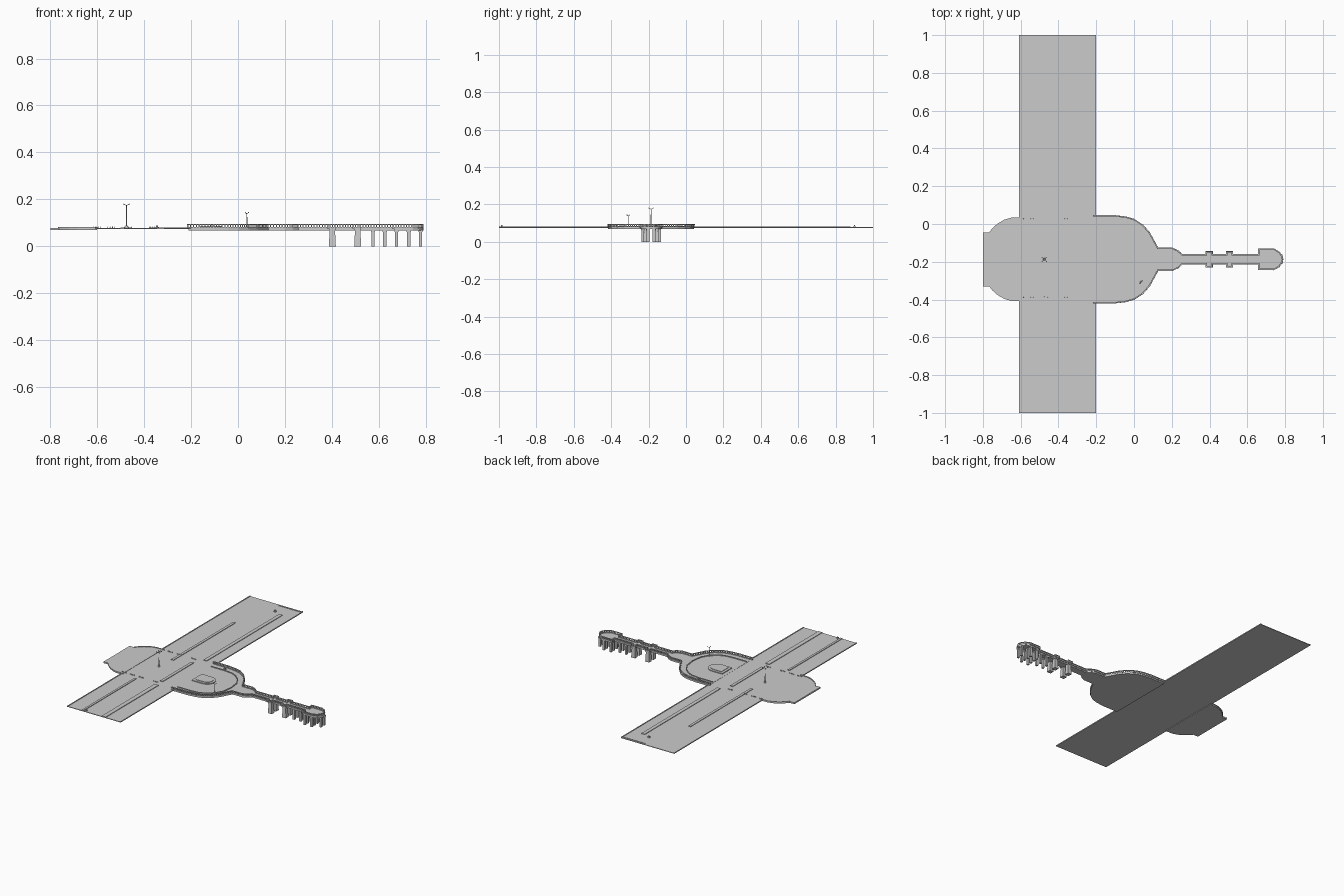
import bpy, bmesh, math
from mathutils import Vector, Matrix

cube = bpy.data.objects.get("Cube")
if cube:
    bpy.data.objects.remove(cube)

grey = bpy.data.materials.new("concrete grey")
grey.use_nodes = True
GREY = (0.6, 0.6, 0.6, 1)
grey.diffuse_color = GREY
grey.node_tree.nodes["Principled BSDF"].inputs["Base Color"].default_value = GREY

CY = -0.187      # axis of symmetry of plaza and pier
TOP = 0.077      # walking level


def finish(bm, name):
    bmesh.ops.recalc_face_normals(bm, faces=bm.faces)
    mesh = bpy.data.meshes.new(name)
    bm.to_mesh(mesh)
    bm.free()
    mesh.materials.append(grey)
    obj = bpy.data.objects.new(name, mesh)
    bpy.context.collection.objects.link(obj)
    return obj


def add_box(bm, x0, x1, y0, y1, z0, z1):
    mat = Matrix.Translation(((x0 + x1) / 2, (y0 + y1) / 2, (z0 + z1) / 2))
    mat = mat @ Matrix.Diagonal((x1 - x0, y1 - y0, z1 - z0, 1))
    bmesh.ops.create_cube(bm, size=1, matrix=mat)


def add_post(bm, x, y, z0, z1, r0, r1, sides=8):
    bmesh.ops.create_cone(bm, cap_ends=True, segments=sides, radius1=r0, radius2=r1,
                          depth=z1 - z0, matrix=Matrix.Translation((x, y, (z0 + z1) / 2)))


def add_beam(bm, a, b, width, height):
    a, b = Vector(a), Vector(b)
    d = b - a
    mat = Matrix.Translation((a + b) / 2) @ d.to_track_quat('X', 'Z').to_matrix().to_4x4()
    bmesh.ops.create_cube(bm, size=1, matrix=mat @ Matrix.Diagonal((d.length + width, width, height, 1)))


def mirrored(half):
    """Full outline from (x, distance from axis) points, +y side first."""
    upper = [(x, CY + d) for x, d in half]
    return upper + [(x, CY - d) for x, d in reversed(half) if d > 0]


def slab(name, pts, z0, z1):
    bm = bmesh.new()
    face = bm.faces.new([bm.verts.new((x, y, z0)) for x, y in pts])
    moved = bmesh.ops.extrude_face_region(bm, geom=[face])["geom"]
    bmesh.ops.translate(bm, vec=(0, 0, z1 - z0),
                        verts=[v for v in moved if isinstance(v, bmesh.types.BMVert)])
    return finish(bm, name)


def path_strip(name, pts, width, z0, z1):
    bm = bmesh.new()
    z = (z0 + z1) / 2
    for a, b in zip(pts, pts[1:]):
        add_beam(bm, (*a, z), (*b, z), width, z1 - z0)
    return finish(bm, name)


# Road deck
bm = bmesh.new()
add_box(bm, -0.61, -0.2, -1, 1, 0.073, TOP)
finish(bm, "road_deck")

# Rounded west plaza and its forecourt
west = [(-0.8, 0.143), (-0.763, 0.143), (-0.745, 0.165), (-0.72, 0.187),
        (-0.685, 0.207), (-0.65, 0.217), (-0.6, 0.219)]
slab("west_plaza", mirrored(west), 0.069, TOP + 0.002)
path_strip("west_plaza_kerb", mirrored(west[1:])[:len(west) - 1], 0.006, TOP, 0.082)
path_strip("west_plaza_kerb_front", mirrored(west[1:])[len(west) - 1:], 0.006, TOP, 0.082)

# East plaza, narrowing into the pier walkway with two side bays
plaza = [(-0.21, 0.23), (-0.1, 0.23), (-0.04, 0.223), (0.005, 0.21), (0.05, 0.18),
         (0.085, 0.14), (0.13, 0.058), (0.205, 0.058), (0.235, 0.045), (0.258, 0.024)]
bays = []
for bx in (0.402, 0.51):
    bays += [(bx - 0.015, 0.024), (bx - 0.015, 0.039), (bx + 0.015, 0.039), (bx + 0.015, 0.024)]
head = [(0.665, 0.024), (0.665, 0.053), (0.745, 0.053), (0.772, 0.037), (0.787, 0.015), (0.79, 0)]
east = plaza + bays + head
slab("east_plaza_and_pier", mirrored(east), 0.068, TOP + 0.001)

# Balustrade around the east plaza and pier
rail_path = [Vector((x - 0.004, y, 0)) for x, y in mirrored(east)]
bm = bmesh.new()
up = Vector((0, 0, 1))
for a, b in zip(rail_path, rail_path[1:]):
    add_beam(bm, a + up * 0.0925, b + up * 0.0925, 0.007, 0.004)
    add_beam(bm, a + up * 0.079, b + up * 0.079, 0.008, 0.005)
    count = max(1, round((b - a).length / 0.012))
    for i in range(count):
        p = a.lerp(b, i / count)
        size = 0.0035 if i == 0 else 0.0022
        add_box(bm, p.x - size, p.x + size, p.y - size, p.y + size, 0.08, 0.092)
finish(bm, "balustrade")

# Inner raised walk following the plaza edge
inner = [(-0.2, 0.185), (-0.1, 0.185), (-0.04, 0.178), (0.0, 0.16),
         (0.04, 0.125), (0.07, 0.075), (0.08, 0)]
path_strip("inner_walk_kerb", mirrored(inner), 0.006, TOP, 0.083)

# Central D-shaped bed with a domed top
arc = [(-0.105 + 0.055 * math.sin(t), 0.055 * math.cos(t))
       for t in [i * math.pi / 16 for i in range(9)]]
arc[-1] = (arc[-1][0], 0)
bed = mirrored([(-0.185, 0.055)] + arc)
slab("centre_bed", bed, TOP, 0.083)
mound = [(-0.115 + (x + 0.115) * 0.75, CY + (y - CY) * 0.7) for x, y in bed]
slab("centre_bed_mound", mound, 0.083, 0.086)

# Kerbs, traffic islands and medians on the road
bm = bmesh.new()
islands = [(-0.47, -0.452, -0.06, 0.62), (-0.3, -0.275, 0.05, 0.88),
           (-0.345, -0.315, -1, -0.42), (-0.5, -0.485, -1, -0.42),
           (-0.345, -0.325, -0.36, -0.02)]
for x0, x1, y0, y1 in islands:
    add_box(bm, x0, x1, y0, y1, TOP, 0.081)
for x in (-0.607, -0.203):
    for y0, y1 in ((-1, CY - 0.23), (CY + 0.23, 1)):
        add_box(bm, x - 0.003, x + 0.003, y0, y1, TOP, 0.08)
add_box(bm, -0.38, -0.21, 0.985, 0.99, TOP, 0.08)
finish(bm, "road_kerbs_and_islands")

# Bollard rows at the crossings
bm = bmesh.new()
for y in (CY - 0.2, CY + 0.215):
    for x in (-0.6, -0.54, -0.47, -0.36):
        for k in range(4):
            add_post(bm, x + 0.01 * k - 0.015, y, TOP, 0.084, 0.002, 0.0015, 6)
finish(bm, "crossing_bollards")

# Broad flared piers under the bays
bm = bmesh.new()
for x in (0.402, 0.51):
    for side in (-1, 1):
        y = CY + side * 0.024
        bmesh.ops.create_cone(bm, cap_ends=True, segments=4, radius1=0.021, radius2=0.016, depth=0.068,
                              matrix=Matrix.Translation((x, y, 0.034)) @ Matrix.Rotation(math.pi / 4, 4, 'Z'))
finish(bm, "bay_piers")

# Slender piles in pairs under the walkway and pier head
bm = bmesh.new()
for x, offsets in ((0.575, (0.018,)), (0.625, (0.018,)), (0.675, (0.016, 0.045)),
                   (0.728, (0.016, 0.045)), (0.778, (0.016,))):
    for d in offsets:
        for side in (-1, 1):
            y = CY + side * d
            add_box(bm, x - 0.007, x + 0.007, y - 0.007, y + 0.007, 0, 0.07)
            add_box(bm, x - 0.009, x + 0.009, y - 0.009, y + 0.009, 0.06, 0.07)
finish(bm, "pier_piles")


# Lamp masts with crossed arms and small lanterns
def lamp(name, x, y, height, reach, arms):
    bm = bmesh.new()
    add_post(bm, x, y, TOP, 0.084, 0.007, 0.005)
    add_post(bm, x, y, 0.084, height - 0.006, 0.002, 0.0012)
    for i in range(arms):
        t = math.pi / 4 + i * 2 * math.pi / arms
        tip = (x + reach * math.cos(t), y + reach * math.sin(t), height - 0.003)
        add_beam(bm, (x, y, height - 0.01), tip, 0.0015, 0.0015)
        add_post(bm, tip[0], tip[1], height - 0.006, height, 0.0025, 0.0015, 6)
    finish(bm, name)


lamp("road_lamp", -0.475, CY, 0.183, 0.016, 4)
lamp("plaza_lamp", 0.038, -0.308, 0.147, 0.01, 2)

# Small street furniture
bm = bmesh.new()
for x, y in ((-0.345, 0.9), (-0.11, 0.015), (-0.475, -0.985)):
    add_box(bm, x - 0.008, x + 0.008, y - 0.005, y + 0.005, TOP, 0.083)
    add_box(bm, x - 0.005, x + 0.005, y - 0.003, y + 0.003, 0.083, 0.089)
finish(bm, "street_furniture")
